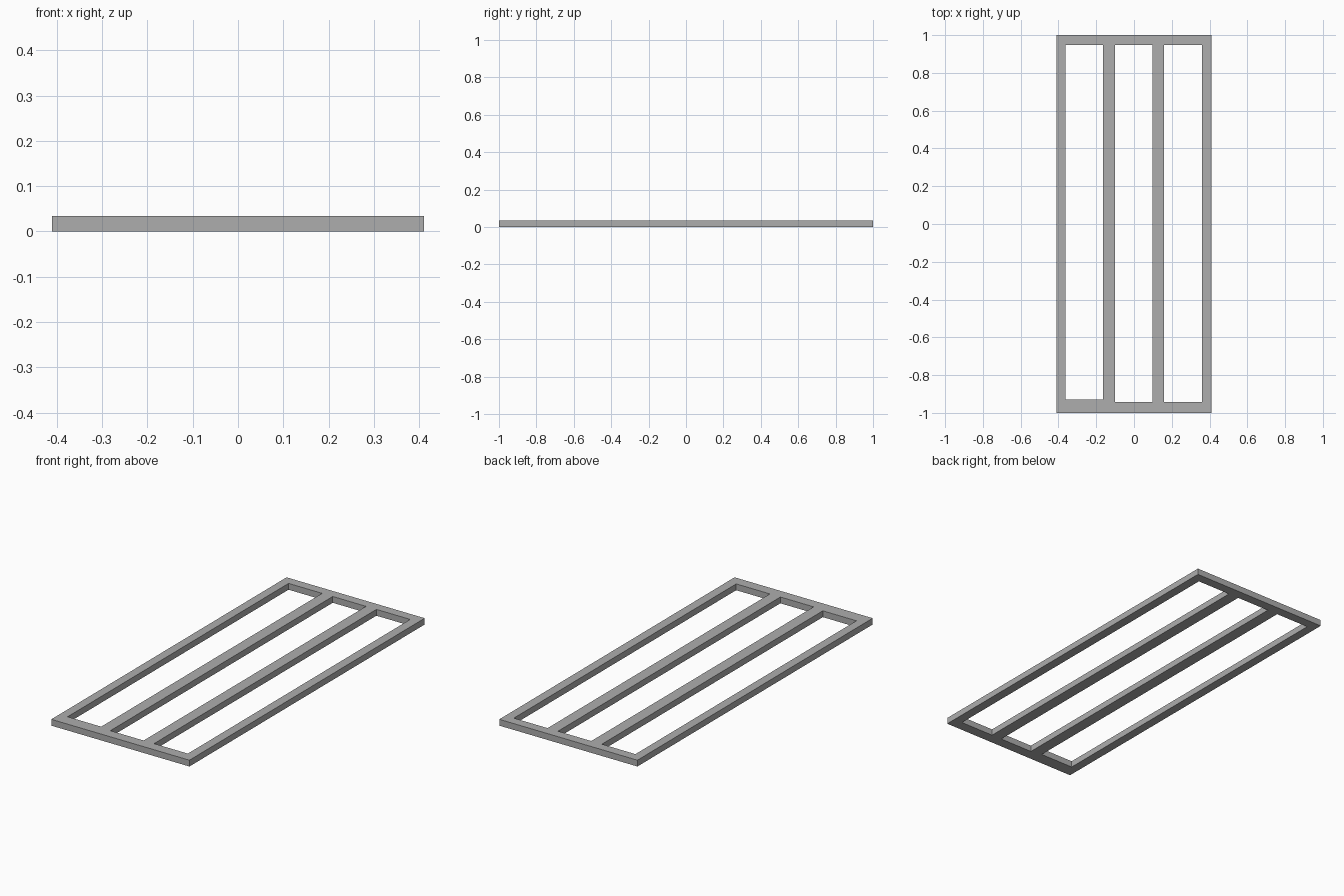
import bpy

default_cube = bpy.data.objects.get("Cube")
if default_cube:
    bpy.data.objects.remove(default_cube, do_unlink=True)

HALF_WIDTH, HALF_LENGTH, HEIGHT = 0.411, 1.0, 0.034

# Openings between the bars: x range, then y range
OPENINGS = [
    (-0.363, -0.163, -0.93, 0.948),
    (-0.1, 0.098, -0.942, 0.948),
    (0.16, 0.361, -0.942, 0.948),
]

# Grey metal
grey = bpy.data.materials.new("grey metal")
grey.use_nodes = True
colour = (0.42, 0.42, 0.42, 1)
grey.diffuse_color = colour
grey.node_tree.nodes["Principled BSDF"].inputs["Base Color"].default_value = colour


def add_rectangle(curve, x0, x1, y0, y1):
    """Add a closed rectangular outline to a flat curve."""
    spline = curve.splines.new("POLY")
    spline.points.add(3)
    corners = [(x0, y0), (x1, y0), (x1, y1), (x0, y1)]
    for point, (x, y) in zip(spline.points, corners):
        point.co = (x, y, 0, 1)
    spline.use_cyclic_u = True
    spline.use_smooth = False


# Barred frame: filled outline with openings, extruded to thickness
profile = bpy.data.curves.new("barred_frame", "CURVE")
profile.dimensions = "2D"
profile.fill_mode = "BOTH"
profile.extrude = HEIGHT / 2
add_rectangle(profile, -HALF_WIDTH, HALF_WIDTH, -HALF_LENGTH, HALF_LENGTH)
for opening in OPENINGS:
    add_rectangle(profile, *opening)
profile.materials.append(grey)

frame = bpy.data.objects.new("barred_frame", profile)
frame.location.z = HEIGHT / 2
bpy.context.collection.objects.link(frame)

# Turn the frame into a flat-shaded mesh
bpy.ops.object.select_all(action="DESELECT")
frame.select_set(True)
bpy.context.view_layer.objects.active = frame
bpy.ops.object.convert(target="MESH")
bpy.ops.object.shade_flat()
